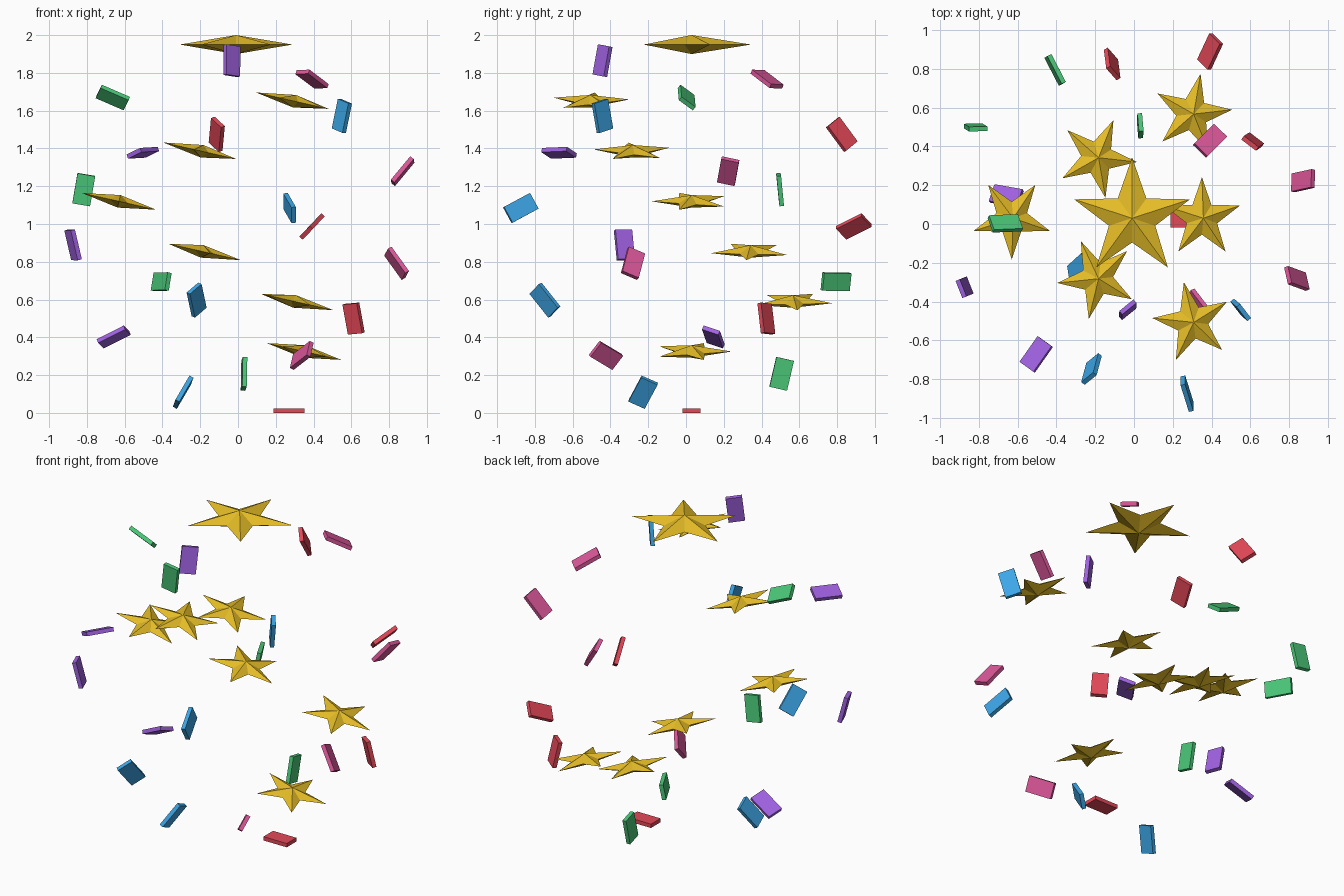
import bpy, bmesh, math
from mathutils import Matrix, Vector

cube = bpy.data.objects.get("Cube")
if cube:
    bpy.data.objects.remove(cube, do_unlink=True)


def material(name, rgb):
    mat = bpy.data.materials.new(name)
    mat.use_nodes = True
    colour = (*rgb, 1.0)
    mat.diffuse_color = colour
    bsdf = mat.node_tree.nodes["Principled BSDF"]
    bsdf.inputs["Base Color"].default_value = colour
    bsdf.inputs["Roughness"].default_value = 0.6
    return mat


GOLD = material("gold", (0.79, 0.51, 0.02))
PAPER = [
    material("red", (0.78, 0.065, 0.098)),
    material("blue", (0.048, 0.40, 0.83)),
    material("green", (0.07, 0.58, 0.19)),
    material("pink", (0.73, 0.098, 0.33)),
    material("purple", (0.35, 0.12, 0.75)),
]

AXIS = Vector((-0.01, 0.03, 0))  # centre line of the swirl


def finish(name, bm, mat, matrix):
    bmesh.ops.recalc_face_normals(bm, faces=bm.faces)
    mesh = bpy.data.meshes.new(name)
    bm.to_mesh(mesh)
    bm.free()
    mesh.materials.append(mat)
    obj = bpy.data.objects.new(name, mesh)
    obj.matrix_world = matrix
    bpy.context.collection.objects.link(obj)
    return obj


def polar(radius, angle, z):
    return AXIS + Vector((radius * math.cos(angle), radius * math.sin(angle), z))


def star(name, location, radius, spin=0.0, tilt=0.0):
    """Five-pointed star, raised to a point on both sides."""
    bm = bmesh.new()
    rim = []
    for k in range(10):
        r = radius * (0.4 if k % 2 else 1.0)
        a = math.pi / 2 + k * math.pi / 5
        rim.append(bm.verts.new((r * math.cos(a), r * math.sin(a), 0)))
    for side in (1, -1):
        apex = bm.verts.new((0, 0, side * radius * 0.16))
        for k in range(10):
            bm.faces.new((rim[k], rim[(k + 1) % 10], apex))
    matrix = (Matrix.Translation(location) @ Matrix.Rotation(tilt, 4, "Y")
              @ Matrix.Rotation(spin, 4, "Z"))
    return finish(name, bm, GOLD, matrix)


def confetti(name, location, mat, turn):
    """Thin rectangular piece of paper."""
    bm = bmesh.new()
    bmesh.ops.create_cube(bm, size=1)
    bmesh.ops.scale(bm, vec=(0.162, 0.095, 0.024), verts=bm.verts)
    rx, ry, rz = turn
    matrix = (Matrix.Translation(location) @ Matrix.Rotation(rz, 4, "Z")
              @ Matrix.Rotation(ry, 4, "Y") @ Matrix.Rotation(rx, 4, "X"))
    return finish(name, bm, mat, matrix)


# Large star at the top
star("top_star", polar(0, 0, 1.95), 0.314)

# Small tilted stars climbing in a spiral
for i in range(6):
    angle = math.radians(60 * i)
    radius = 0.62 if i % 2 else 0.36
    star(f"small_star_{i + 1}", polar(radius, angle, 0.325 + 0.265 * i),
         0.212, spin=angle, tilt=math.radians(12.7))

# Tumbling confetti, spread by the golden angle
for i in range(20):
    angle = -2.4 * i
    radius = 0.28 + 0.67 * math.sin(0.15 * i)
    confetti(f"confetti_{i + 1}", polar(radius, angle, 0.012 + 0.0975 * i),
             PAPER[i % 5], (0.7 * i, 0.9 * i, angle))
